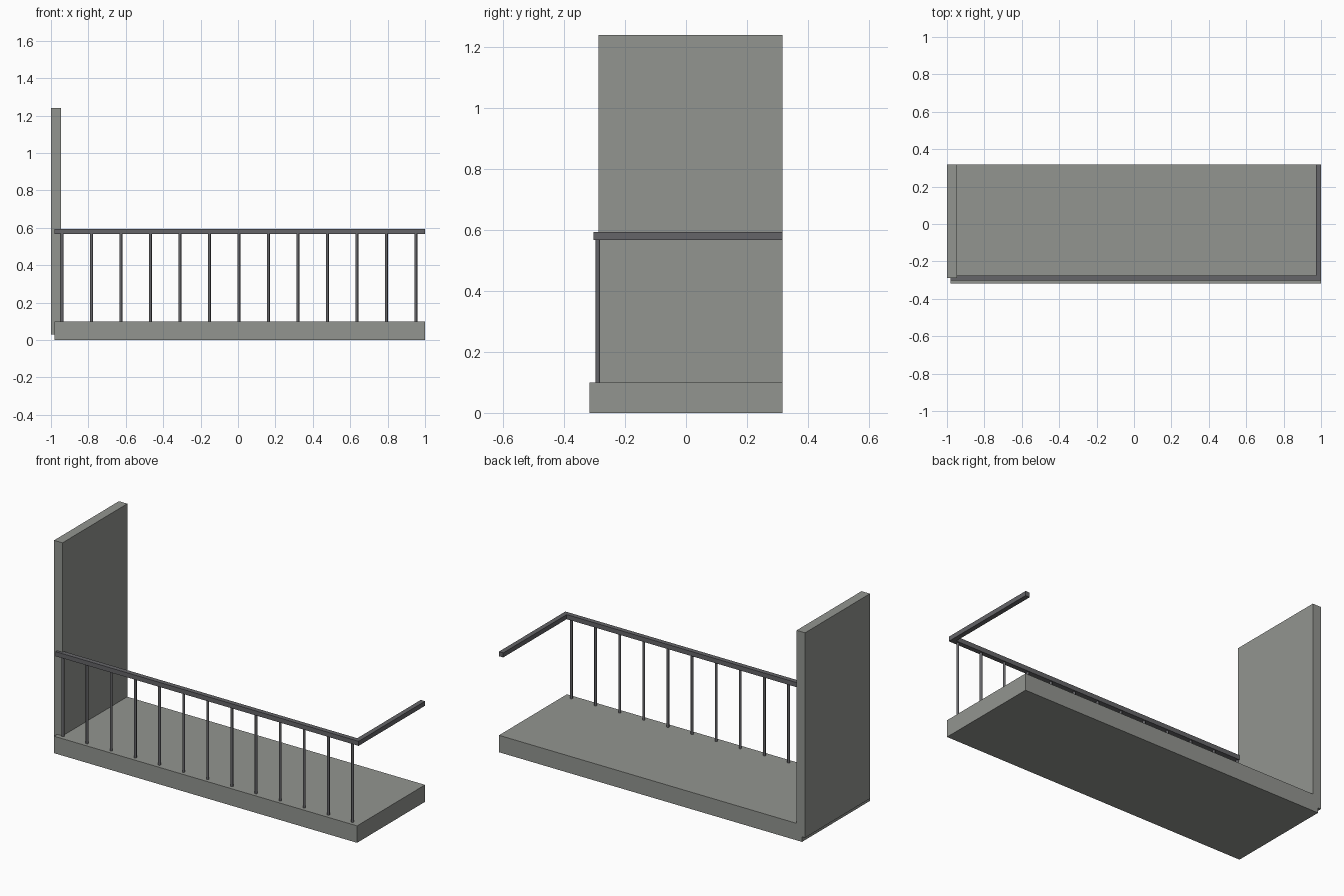
import bpy
import math

old = bpy.data.objects.get("Cube")
if old:
    bpy.data.objects.remove(old, do_unlink=True)


def make_material(name, color):
    mat = bpy.data.materials.new(name)
    mat.use_nodes = True
    mat.diffuse_color = color
    mat.node_tree.nodes["Principled BSDF"].inputs["Base Color"].default_value = color
    return mat


concrete = make_material("concrete grey", (0.29, 0.30, 0.28, 1))
metal = make_material("dark metal", (0.13, 0.13, 0.14, 1))


def box(name, low, high, mat):
    """Box spanning two opposite corners."""
    centre = [(a + b) / 2 for a, b in zip(low, high)]
    bpy.ops.mesh.primitive_cube_add(size=1, location=centre)
    obj = bpy.context.object
    obj.name = name
    obj.scale = [b - a for a, b in zip(low, high)]
    bpy.ops.object.transform_apply(location=False, rotation=False, scale=True)
    obj.data.materials.append(mat)
    return obj


# Floor slab and end wall
SLAB_TOP = 0.1
box("floor_slab", (-0.98, -0.317, 0), (1, 0.317, SLAB_TOP), concrete)
box("end_wall", (-1, -0.288, 0.03), (-0.945, 0.317, 1.24), concrete)

# Handrail along the front and the open end
RAIL_LOW, RAIL_TOP = 0.567, 0.594
RAIL_FRONT, RAIL_BACK = -0.303, -0.275
box("front_handrail", (-0.98, RAIL_FRONT, RAIL_LOW), (1, RAIL_BACK, RAIL_TOP), metal)
box("side_handrail", (0.972, RAIL_BACK, RAIL_LOW), (1, 0.317, RAIL_TOP), metal)

# Evenly spaced round balusters
COUNT, FIRST, LAST = 13, -0.941, 0.951
height = RAIL_LOW - SLAB_TOP
for i in range(COUNT):
    x = FIRST + (LAST - FIRST) * i / (COUNT - 1)
    bpy.ops.mesh.primitive_cylinder_add(
        vertices=12, radius=0.0075, depth=height,
        location=(x, (RAIL_FRONT + RAIL_BACK) / 2, SLAB_TOP + height / 2))
    post = bpy.context.object
    post.name = f"baluster_{i + 1}"
    post.data.materials.append(metal)
    bpy.ops.object.shade_smooth_by_angle(angle=math.radians(40))
